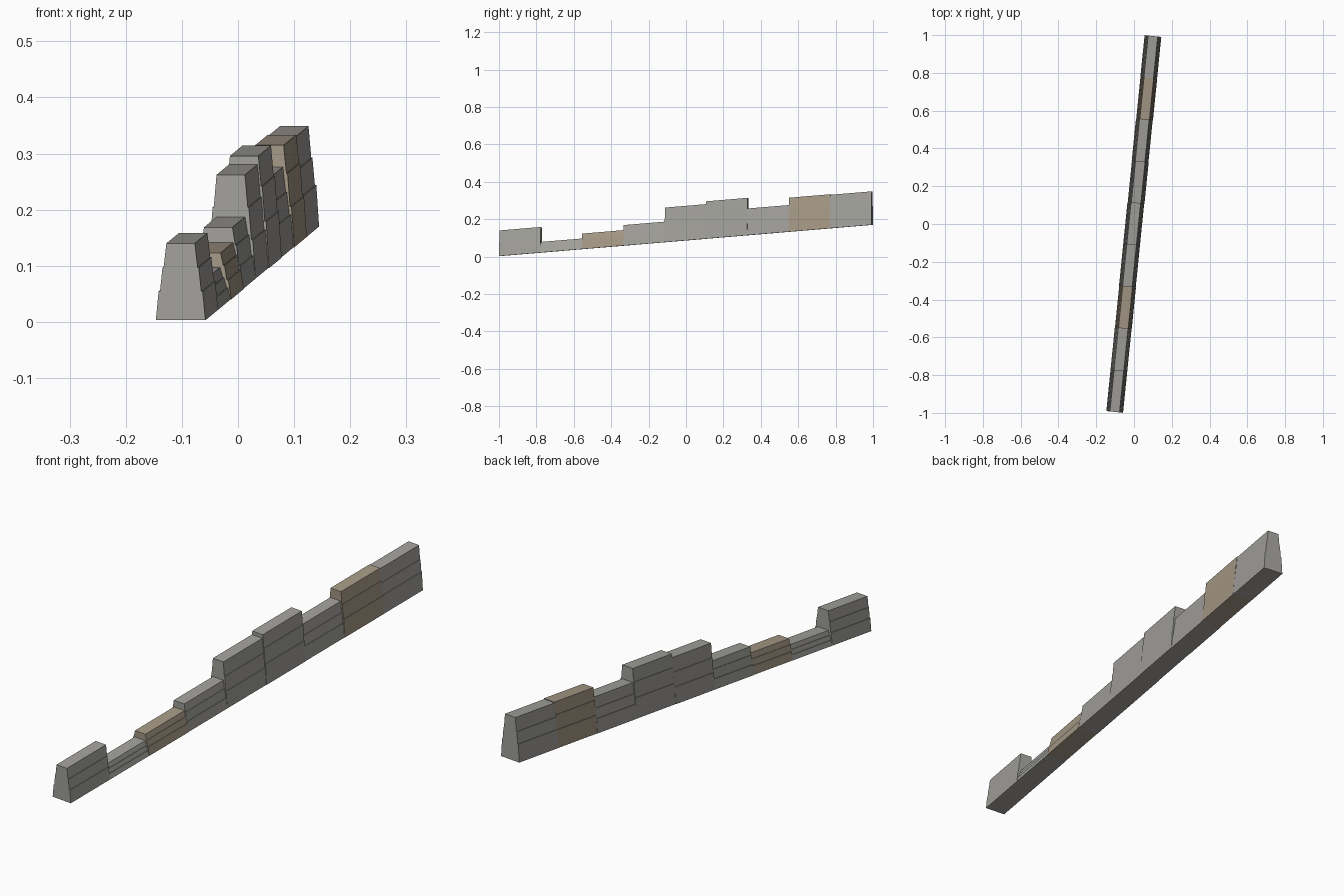
import bpy, bmesh, random
from mathutils import Vector

if "Cube" in bpy.data.objects:
    bpy.data.objects.remove(bpy.data.objects["Cube"])

random.seed(4)

def material(name, rgb):
    m = bpy.data.materials.new(name)
    m.diffuse_color = (*rgb, 1)
    m.use_nodes = True
    m.node_tree.nodes["Principled BSDF"].inputs["Base Color"].default_value = m.diffuse_color
    return m

GREY = material("grey_stone", (0.36, 0.355, 0.33))
BROWN = material("brown_stone", (0.38, 0.32, 0.24))

# Wall runs uphill along a straight centre line
START = Vector((-0.102, -0.995, 0.003))
END = Vector((0.100, 0.995, 0.17))
STEP = (END - START) / 9
SIDE = Vector((STEP.y, -STEP.x, 0)).normalized()
UP = Vector((0, 0, 1))

# Height of each section, near to far
HEIGHTS = [0.137, 0.057, 0.083, 0.110, 0.185, 0.200, 0.143, 0.182, 0.179]
BASE_HALF, TOP_HALF = 0.0445, 0.0255


def half_profile(height):
    """Battered half section of three courses, each set back by a small ledge."""
    lo = 0.39 + random.uniform(-0.03, 0.03)
    hi = 0.71 + random.uniform(-0.03, 0.03)
    return [(BASE_HALF, 0), (0.0395, lo * height),
            (0.0370, lo * height), (0.0325, hi * height),
            (0.0305, hi * height), (TOP_HALF, height)]


def wall_section(name, index, height, mat):
    half = half_profile(height)
    outline = half + [(-w, z) for w, z in reversed(half)]
    shift = random.uniform(-0.0012, 0.0012)
    bm = bmesh.new()
    rings = []
    for k in (index, index + 1):
        centre = START + STEP * k + SIDE * shift
        rings.append([bm.verts.new(centre + SIDE * w + UP * z)
                      for w, z in outline])
    n = len(outline)
    for i in range(n):
        j = (i + 1) % n
        bm.faces.new((rings[0][i], rings[0][j], rings[1][j], rings[1][i]))
    bm.faces.new(rings[0])
    bm.faces.new(rings[1])
    bmesh.ops.recalc_face_normals(bm, faces=bm.faces)
    mesh = bpy.data.meshes.new(name)
    bm.to_mesh(mesh)
    bm.free()
    mesh.materials.append(mat)
    bpy.context.collection.objects.link(bpy.data.objects.new(name, mesh))


# Nine stone sections, two of them brown
for i, h in enumerate(HEIGHTS):
    wall_section(f"wall_section_{i + 1}", i, h, BROWN if i in (2, 7) else GREY)
